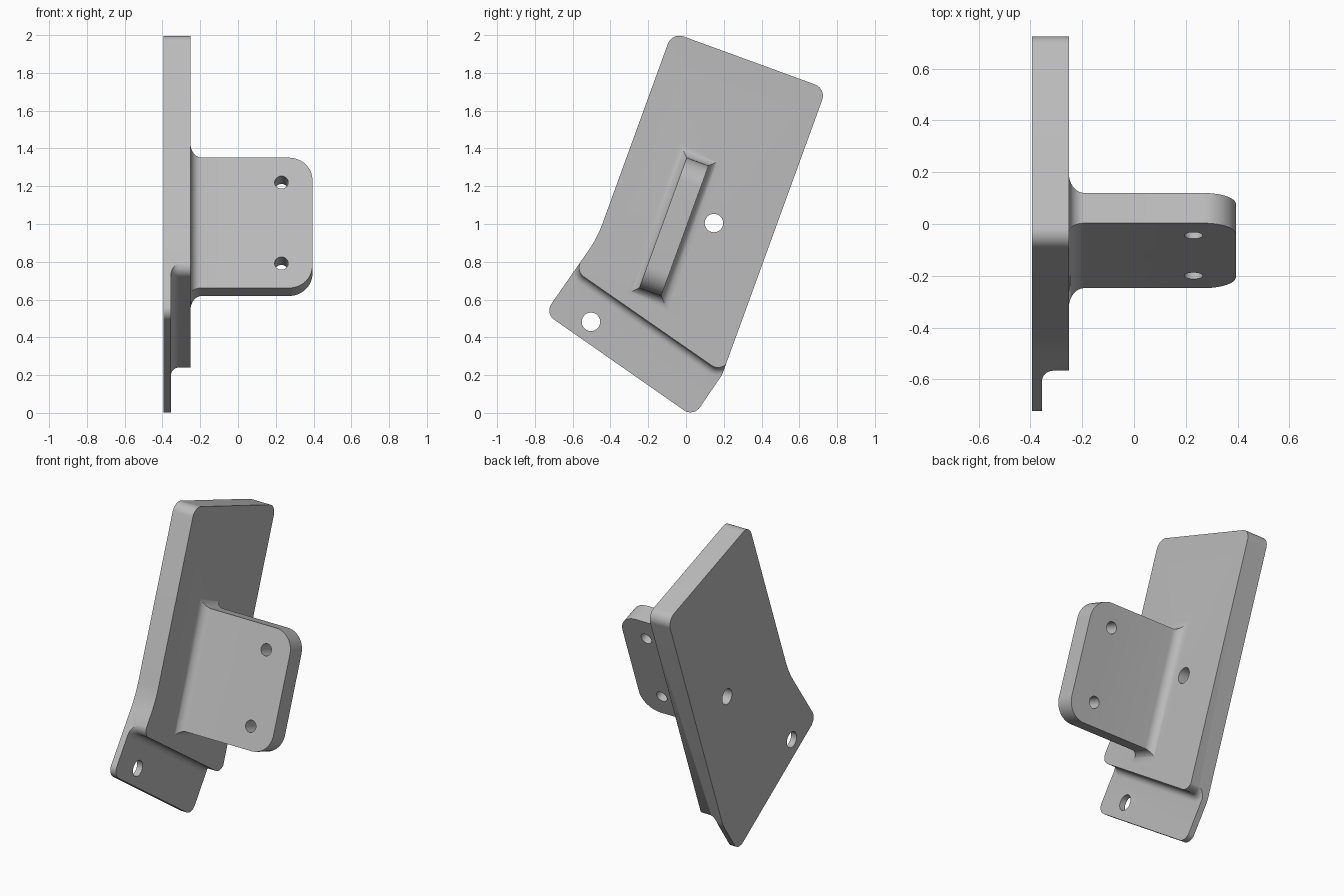
import bpy, bmesh
from math import sin, cos, pi, radians
from mathutils import Vector

cube = bpy.data.objects.get("Cube")
if cube:
    bpy.data.objects.remove(cube, do_unlink=True)

BACK, FACE, FOOT, TIP = -0.394, -0.252, -0.355, 0.394   # levels along x
TILT = radians(20)
ALONG = Vector((sin(TILT), cos(TILT)))      # up the plate, in (y, z)
ACROSS = Vector((cos(TILT), -sin(TILT)))    # across the plate, in (y, z)

grey = bpy.data.materials.new("light_grey")
grey.use_nodes = True
grey.diffuse_color = (0.5, 0.5, 0.5, 1)
grey.node_tree.nodes["Principled BSDF"].inputs["Base Color"].default_value = (0.5, 0.5, 0.5, 1)


def loft(name, rings):
    """Closed solid through rings of equal length."""
    bm = bmesh.new()
    loops = [[bm.verts.new(p) for p in ring] for ring in rings]
    for a, b in zip(loops, loops[1:]):
        for i in range(len(a)):
            j = (i + 1) % len(a)
            bm.faces.new((a[i], a[j], b[j], b[i]))
    bm.faces.new(loops[0])
    bm.faces.new(loops[-1])
    bmesh.ops.recalc_face_normals(bm, faces=bm.faces)
    mesh = bpy.data.meshes.new(name)
    bm.to_mesh(mesh)
    bm.free()
    mesh.materials.append(grey)
    obj = bpy.data.objects.new(name, mesh)
    bpy.context.collection.objects.link(obj)
    return obj


def round_corner(before, corner, after, r, steps=10):
    """Arc points and outward normals of a rounded corner."""
    p, a, b = Vector(corner), Vector(before), Vector(after)
    da, db = (a - p).normalized(), (b - p).normalized()
    half = da.angle(db) / 2
    centre = p + (da + db).normalized() * (r / sin(half))
    n0 = (p + da * (r * cos(half) / sin(half)) - centre).normalized()
    n1 = (p + db * (r * cos(half) / sin(half)) - centre).normalized()
    normals = [n0.slerp(n1, i / steps) for i in range(steps + 1)]
    return [(centre + n * r, n) for n in normals]


def at_x(points, x):
    return [(x, p[0], p[1]) for p in points]


def combine(target, tool, operation):
    mod = target.modifiers.new(operation.lower(), 'BOOLEAN')
    mod.operation, mod.solver, mod.object = operation, 'EXACT', tool
    bpy.context.view_layer.objects.active = target
    bpy.ops.object.modifier_apply(modifier=mod.name)
    bpy.data.objects.remove(tool, do_unlink=True)


def drill(target, centre, direction, r, depth):
    """Round through hole."""
    direction = Vector(direction).normalized()
    turn = direction.to_track_quat('Z', 'Y')
    rings = [[Vector(centre) + turn @ Vector((r * cos(t * pi / 16), r * sin(t * pi / 16), s * depth))
              for t in range(32)] for s in (-1, 1)]
    combine(target, loft("hole_cutter", rings), 'DIFFERENCE')


# Plate outline with its angled foot: (y, z, corner radius)
corners = [(-0.074, 2.015, 0.065), (-0.47, 0.926, 0.65), (-0.747, 0.528, 0.06),
           (0.039, -0.021, 0.06), (0.191, 0.201, 0.15), (0.743, 1.717, 0.065)]
outline = []
for i, (y, z, r) in enumerate(corners):
    before, after = corners[i - 1][:2], corners[(i + 1) % len(corners)][:2]
    outline += [p for p, n in round_corner(before, (y, z), after, r)]
plate = loft("mounting_plate", [at_x(outline, BACK), at_x(outline, FACE)])

# Thin the foot, leaving a filleted step
left, right = (-0.591, 0.755), (0.2, 0.206)
step = round_corner(corners[1][:2], left, right, 0.06)
step += round_corner(left, right, corners[5][:2], 0.06)
FILLET = 0.042
levels = [(0, 0.1)] + [(FILLET * (1 - cos(a)), FOOT + FILLET * (1 - sin(a)))
                       for a in (k * pi / 16 for k in range(9))]
rings = []
for d, x in levels:
    edge = [p + n * d for p, n in step]
    far = [step[-1][0] + step[-1][1] * 0.6, (0.8, -0.6), (-1.4, -0.6),
           step[0][0] + step[0][1] * 0.6]
    rings.append(at_x(edge + far, x))
combine(plate, loft("step_cutter", rings), 'DIFFERENCE')

# Tab: flared root, straight body, rounded outer corners
LENGTH, WIDTH, FLARE, ROUND = 0.367, 0.062, 0.06, 0.125
middle = Vector((-0.064, 0.985))
sections = [(FACE - 0.04, FLARE, FLARE)]
for k in range(9):
    a = pi / 2 * (1 - k / 8)
    grow = FLARE * (1 - cos(a))
    sections.append((FACE + FLARE * (1 - sin(a)), grow, grow))
for k in range(13):
    a = pi / 2 * k / 12
    sections.append((TIP - ROUND * (1 - sin(a)), -ROUND * (1 - cos(a)), 0))
rings = []
for x, du, dv in sections:
    rings.append(at_x([middle + ALONG * (su * (LENGTH + du)) + ACROSS * (sv * (WIDTH + dv))
                       for su, sv in ((-1, -1), (1, -1), (1, 1), (-1, 1))], x))
combine(plate, loft("tab", rings), 'UNION')

# Holes through the plate, the foot and the tab
for y, z in ((0.148, 1.005), (-0.503, 0.482)):
    drill(plate, (FACE, y, z), (1, 0, 0), 0.049, 0.3)
for side in (-1, 1):
    spot = middle + ALONG * (side * 0.228)
    drill(plate, (0.23, spot.x, spot.y), (0, ACROSS.x, ACROSS.y), 0.036, 0.2)

plate.name = "bracket"
bpy.ops.object.select_all(action='DESELECT')
plate.select_set(True)
bpy.context.view_layer.objects.active = plate
bpy.ops.object.shade_smooth_by_angle(angle=radians(30))
